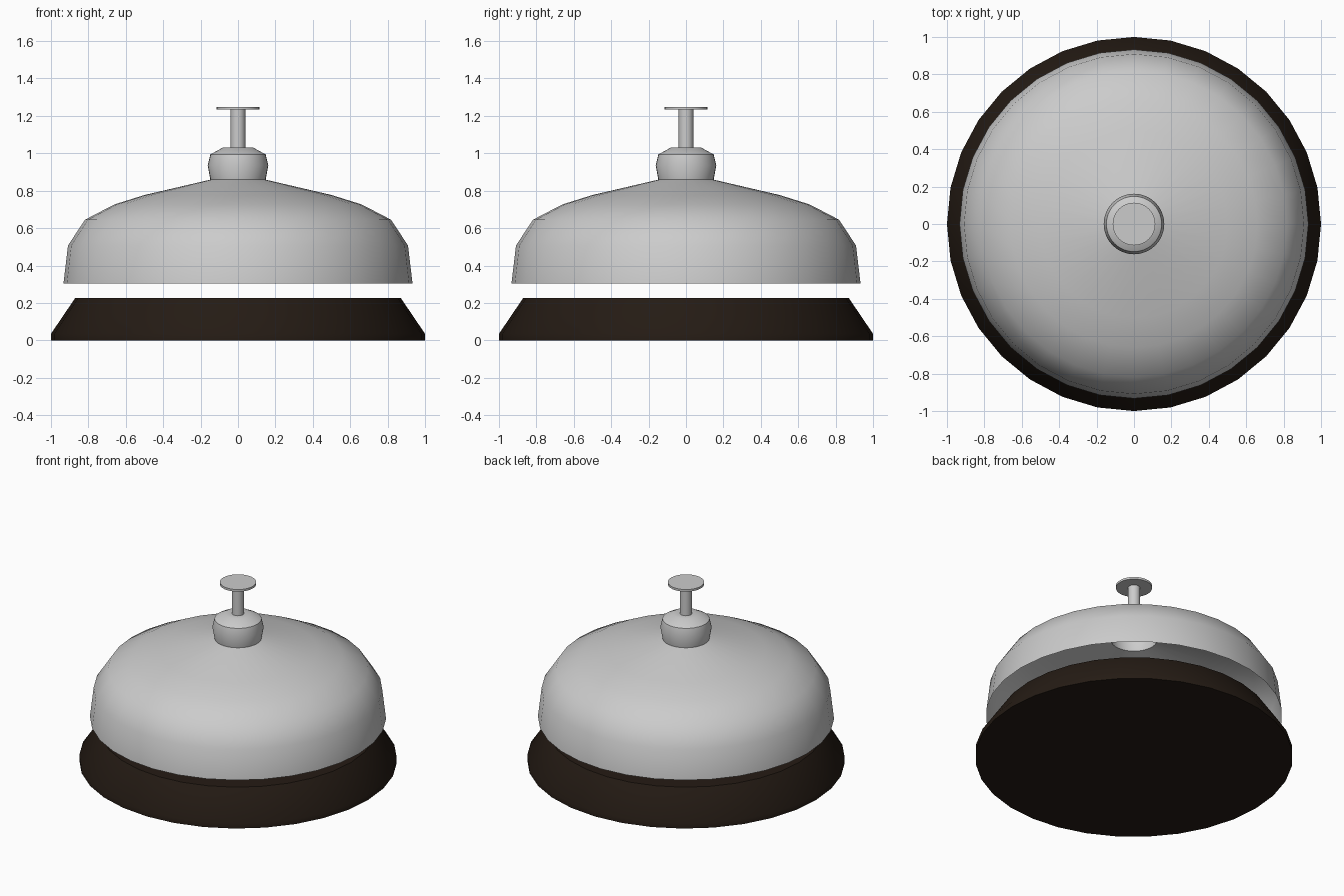
import bpy, bmesh
from math import cos, sin, tau, radians

if "Cube" in bpy.data.objects:
    bpy.data.objects.remove(bpy.data.objects["Cube"])

SIDES = 32


def lathe(name, profile, cap_bottom=False, cap_top=False, material=None):
    """Spin a bottom-to-top (radius, height) profile around z."""
    bm = bmesh.new()
    rings = [[bm.verts.new((r * cos(tau * i / SIDES), r * sin(tau * i / SIDES), z))
              for i in range(SIDES)] for r, z in profile]
    for low, high in zip(rings, rings[1:]):
        for i in range(SIDES):
            j = (i + 1) % SIDES
            bm.faces.new((low[i], low[j], high[j], high[i]))
    if cap_bottom:
        bm.faces.new(rings[0][::-1])
    if cap_top:
        bm.faces.new(rings[-1])
    mesh = bpy.data.meshes.new(name)
    bm.to_mesh(mesh)
    bm.free()
    obj = bpy.data.objects.new(name, mesh)
    bpy.context.collection.objects.link(obj)
    if material:
        mesh.materials.append(material)
    bpy.ops.object.select_all(action='DESELECT')
    obj.select_set(True)
    bpy.context.view_layer.objects.active = obj
    bpy.ops.object.shade_smooth_by_angle(angle=radians(40))
    return obj


dark = bpy.data.materials.new("dark_wood")
dark.diffuse_color = (0.018, 0.011, 0.007, 1)
dark.use_nodes = True
dark.node_tree.nodes["Principled BSDF"].inputs["Base Color"].default_value = dark.diffuse_color

# Flared base
lathe("base", [(1.0, 0), (1.0, 0.035), (0.87, 0.227)], True, True, dark)

# Open bell shell floating above the base
lathe("bell_dome", [(0.933, 0.305), (0.909, 0.507), (0.818, 0.645),
                    (0.66, 0.727), (0.5, 0.777), (0.148, 0.859)])

# Hollow collar on the dome, open to the inside of the bell
lathe("collar", [(0.148, 0.859), (0.162, 0.935), (0.148, 0.994),
                 (0.08, 1.031), (0.039, 1.031)])

# Plunger stem and button
lathe("stem", [(0.039, 1.031), (0.039, 1.233)])
lathe("button", [(0.114, 1.233), (0.114, 1.248)], True, True)
